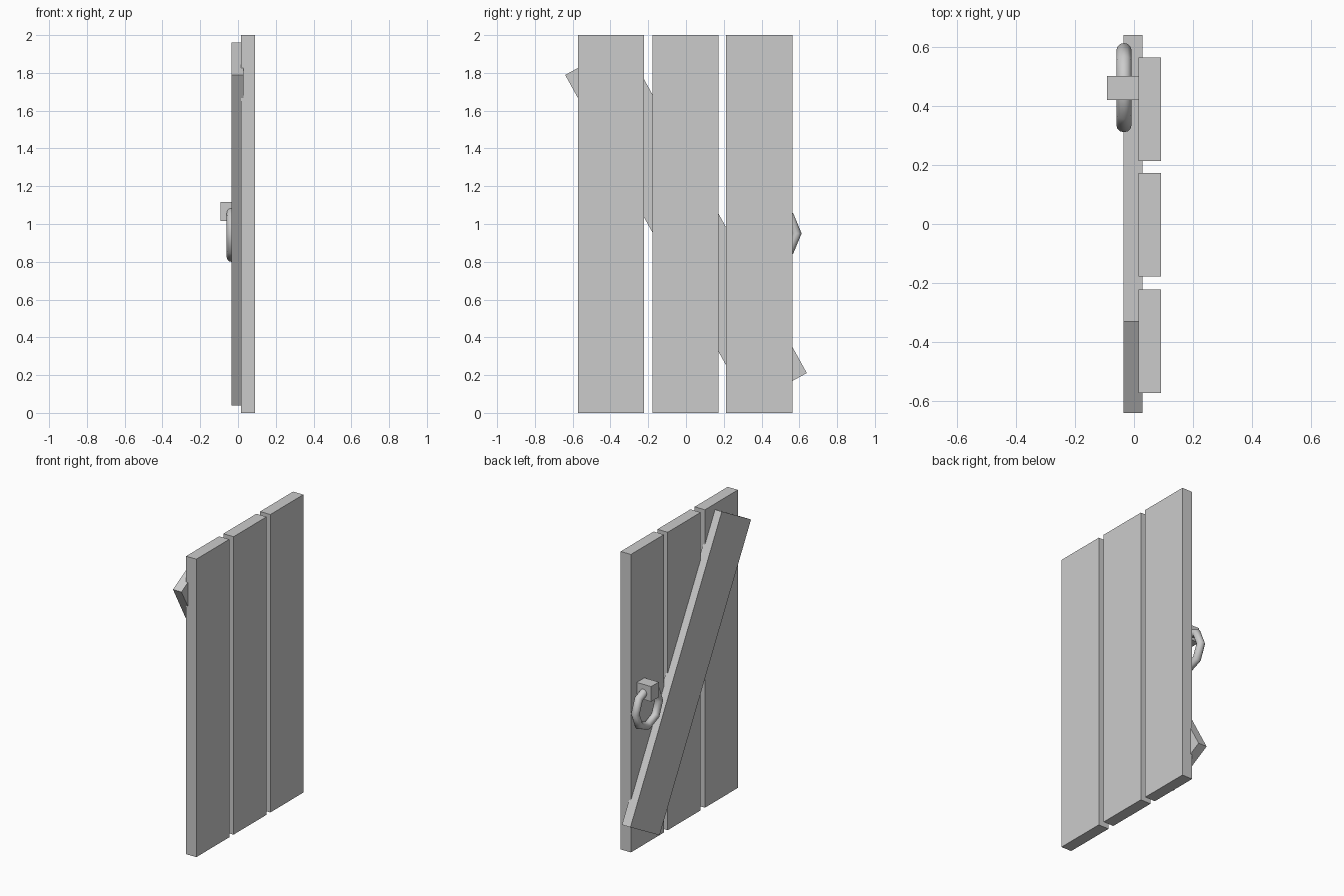
import bpy
import math

if "Cube" in bpy.data.objects:
    bpy.data.objects.remove(bpy.data.objects["Cube"])


def box(name, center, size, tilt=0.0):
    bpy.ops.mesh.primitive_cube_add(size=1)
    ob = bpy.context.object
    ob.name = name
    ob.scale = size
    bpy.ops.object.transform_apply(location=False, rotation=False, scale=True)
    ob.location = center
    ob.rotation_euler = (tilt, 0, 0)
    return ob


# Three upright door planks with narrow gaps
for i, y in enumerate((-0.397, -0.002, 0.388)):
    box(f"door_plank_{i + 1}", (0.053, y, 1.0), (0.076, 0.35, 2.0))

# Diagonal brace across the back of the planks
box("diagonal_brace", (-0.0035, 0, 1.0), (0.063, 0.354, 2.0), math.radians(29))

# Block holding the pull ring
box("ring_mount", (-0.038, 0.46, 1.067), (0.107, 0.081, 0.101))

# Eight-sided pull ring
bpy.ops.mesh.primitive_torus_add(
    location=(-0.034, 0.461, 0.95), rotation=(0, math.radians(90), 0),
    major_segments=8, minor_segments=12, major_radius=0.125, minor_radius=0.026)
ring = bpy.context.object
ring.name = "pull_ring"
bpy.ops.object.shade_smooth()
